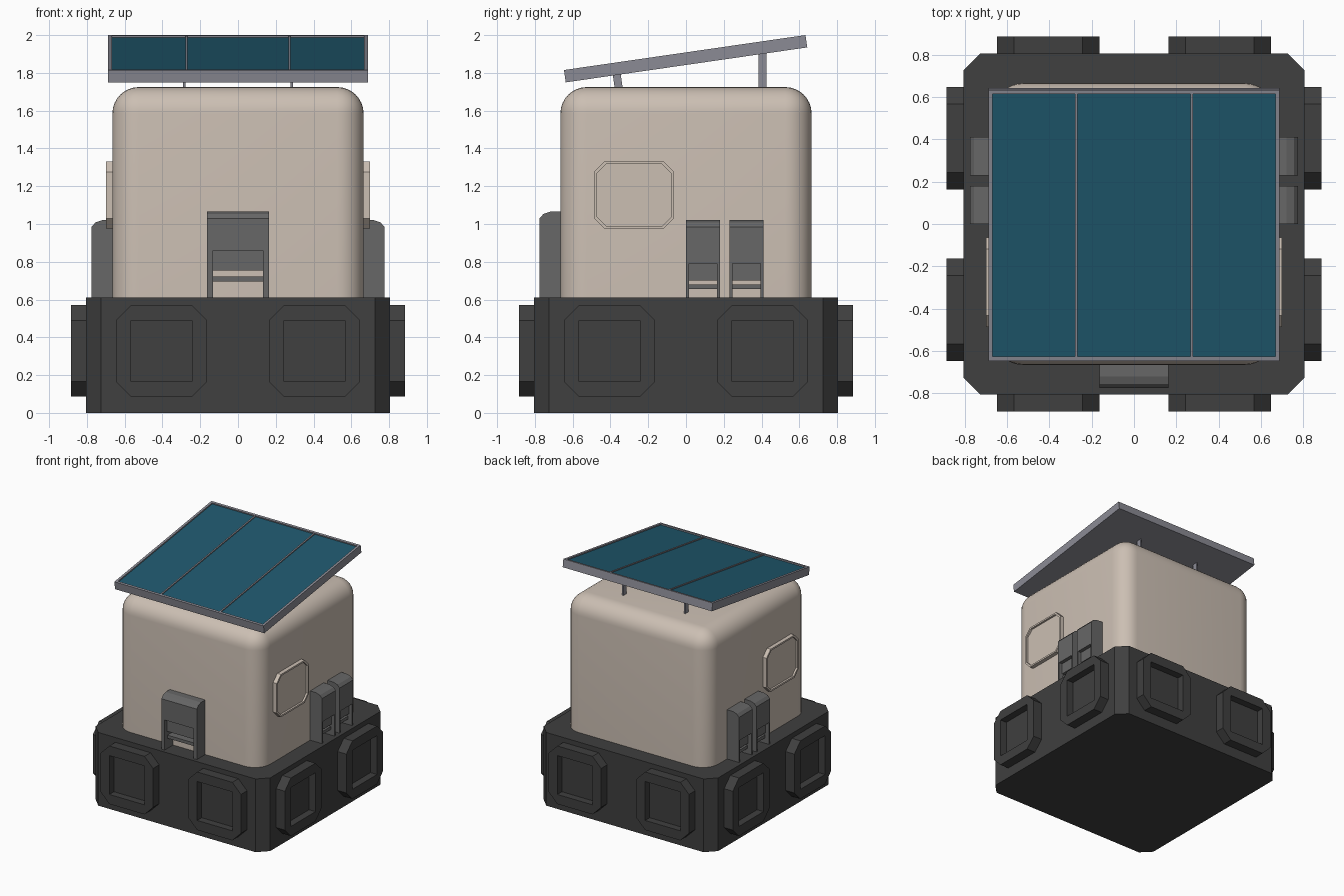
import bpy, bmesh, math
from mathutils import Matrix, Vector

if "Cube" in bpy.data.objects:
    bpy.data.objects.remove(bpy.data.objects["Cube"])


def material(name, r, g, b):
    m = bpy.data.materials.new(name)
    m.diffuse_color = (r, g, b, 1)
    m.use_nodes = True
    m.node_tree.nodes["Principled BSDF"].inputs["Base Color"].default_value = m.diffuse_color
    return m


CHARCOAL = material("charcoal base", 0.05, 0.05, 0.05)
GREY = material("mid grey fittings", 0.135, 0.135, 0.135)
BEIGE = material("warm beige shell", 0.60, 0.52, 0.45)
METAL = material("bluish grey metal", 0.26, 0.26, 0.30)
TEAL = material("teal solar cell", 0.014, 0.098, 0.155)


def finish(bm, name, mat, matrix=Matrix()):
    bmesh.ops.remove_doubles(bm, verts=bm.verts, dist=1e-5)
    bmesh.ops.transform(bm, matrix=matrix, verts=bm.verts)
    bmesh.ops.recalc_face_normals(bm, faces=bm.faces)
    me = bpy.data.meshes.new(name)
    bm.to_mesh(me)
    bm.free()
    me.materials.append(mat)
    ob = bpy.data.objects.new(name, me)
    bpy.context.collection.objects.link(ob)
    return ob


def loft(name, rings, mat, matrix=Matrix()):
    """Chamfered rectangles (half width, half height, chamfer, level) joined and capped."""
    bm = bmesh.new()
    loops = []
    for w, h, c, z in rings:
        pts = [(w, h - c), (w - c, h), (c - w, h), (-w, h - c),
               (-w, c - h), (c - w, -h), (w - c, -h), (w, c - h)]
        loops.append([bm.verts.new((x, y, z)) for x, y in pts])
    for a, b in zip(loops, loops[1:]):
        for i in range(8):
            j = (i + 1) % 8
            bm.faces.new((a[i], a[j], b[j], b[i]))
    bm.faces.new(loops[0])
    bm.faces.new(loops[-1])
    return finish(bm, name, mat, matrix)


def extrude(name, profile, u0, u1, mat, matrix=Matrix()):
    """Profile of (outward distance, height) swept sideways from u0 to u1, facing -y."""
    bm = bmesh.new()
    f = bm.faces.new([bm.verts.new((u0, -d, z)) for d, z in profile])
    r = bmesh.ops.extrude_face_region(bm, geom=[f])
    bmesh.ops.translate(bm, vec=(u1 - u0, 0, 0),
                        verts=[v for v in r["geom"] if isinstance(v, bmesh.types.BMVert)])
    return finish(bm, name, mat, matrix)


def box(name, size, mat, matrix=Matrix()):
    bm = bmesh.new()
    bmesh.ops.create_cube(bm, size=1)
    bmesh.ops.scale(bm, vec=size, verts=bm.verts)
    return finish(bm, name, mat, matrix)


def turn(k):
    return Matrix.Rotation(k * math.pi / 2, 4, 'Z')


def outward(u, z):
    """Stands a loft on a wall that faces -y."""
    return Matrix.Translation((u, 0, z)) @ Matrix.Rotation(math.pi / 2, 4, 'X')


# base block with cut corners
loft("base", [(0.805, 0.805, 0.08, 0), (0.805, 0.805, 0.08, 0.61)], CHARCOAL)

# two recessed pads on each side of the base
for k in range(4):
    for u in (-0.405, 0.405):
        loft("base_pad", [(0.242, 0.242, 0.08, 0.78), (0.242, 0.242, 0.08, 0.885),
                          (0.162, 0.162, 0, 0.885), (0.162, 0.162, 0, 0.825)],
             CHARCOAL, turn(k) @ outward(u, 0.328))

# rounded shell
bm = bmesh.new()
bmesh.ops.create_cube(bm, size=1)
bmesh.ops.scale(bm, vec=(1.33, 1.33, 1.165), verts=bm.verts)
bmesh.ops.translate(bm, vec=(0, 0, 1.1425), verts=bm.verts)
edges = [e for e in bm.edges if max(v.co.z for v in e.verts) > 1]
bmesh.ops.bevel(bm, geom=edges, offset=0.14, segments=8, profile=0.5, affect='EDGES')
shell = finish(bm, "shell", BEIGE)
bpy.context.view_layer.objects.active = shell
shell.select_set(True)
bpy.ops.object.shade_smooth_by_angle(angle=math.radians(35))
shell.select_set(False)

# framed window panels on both sides
for k, u in ((1, -0.275), (-1, 0.275)):
    loft("window_panel", [(0.212, 0.178, 0.055, 0.65), (0.212, 0.178, 0.055, 0.698),
                          (0.198, 0.164, 0.05, 0.698), (0.198, 0.164, 0.05, 0.682)],
         BEIGE, turn(k) @ outward(u, 1.153))


def vent(name, k, u, half, leg, top, pocket, low, bar):
    """Hooded vent: two cheeks, a hood with a pocket, and a cross bar in the opening."""
    m = turn(k)
    crown = [(0.65, top), (0.72, top), (0.755, top - 0.012), (0.775, top - 0.035)]
    for a, b in ((-half, leg - half), (half - leg, half)):
        extrude(name + "_cheek", crown + [(0.775, 0.6), (0.65, 0.6)], u + a, u + b, GREY, m)
    hood = crown + [(0.775, pocket), (0.745, pocket), (0.745, low), (0.65, low)]
    extrude(name + "_hood", hood, u - half + leg, u + half - leg, GREY, m)
    extrude(name + "_bar", [(0.65, bar), (0.74, bar), (0.74, bar + 0.026), (0.65, bar + 0.026)],
            u - half + leg, u + half - leg, GREY, m)


vent("front_vent", 0, 0, 0.163, 0.03, 1.065, 0.86, 0.755, 0.695)
for y in (0.09, 0.32):
    for k in (1, -1):
        vent("side_vent", k, k * y, 0.09, 0.015, 1.02, 0.79, 0.70, 0.655)

# tilted solar panel: frame tray, cells and dividers
TILT = math.atan2(0.185, 1.278)
panel = Matrix.Translation((0, -0.002, 1.875)) @ Matrix.Rotation(TILT, 4, 'X')
loft("panel_frame", [(0.688, 0.646, 0, -0.033), (0.688, 0.646, 0, 0.033),
                     (0.668, 0.626, 0, 0.033), (0.668, 0.626, 0, 0.015)], METAL, panel)
box("solar_cells", (1.336, 1.252, 0.008), TEAL, panel @ Matrix.Translation((0, 0, 0.019)))
for x in (-0.273, 0.273):
    box("panel_divider", (0.012, 1.252, 0.016), METAL, panel @ Matrix.Translation((x, 0, 0.023)))

# posts holding the panel
for x in (-0.285, 0.285):
    box("front_post", (0.012, 0.042, 0.11), METAL,
        Matrix.Translation((x, -0.36, 1.745)) @ Matrix.Rotation(TILT, 4, 'X'))
    box("back_post", (0.012, 0.04, 0.21), METAL, Matrix.Translation((x, 0.405, 1.805)))
